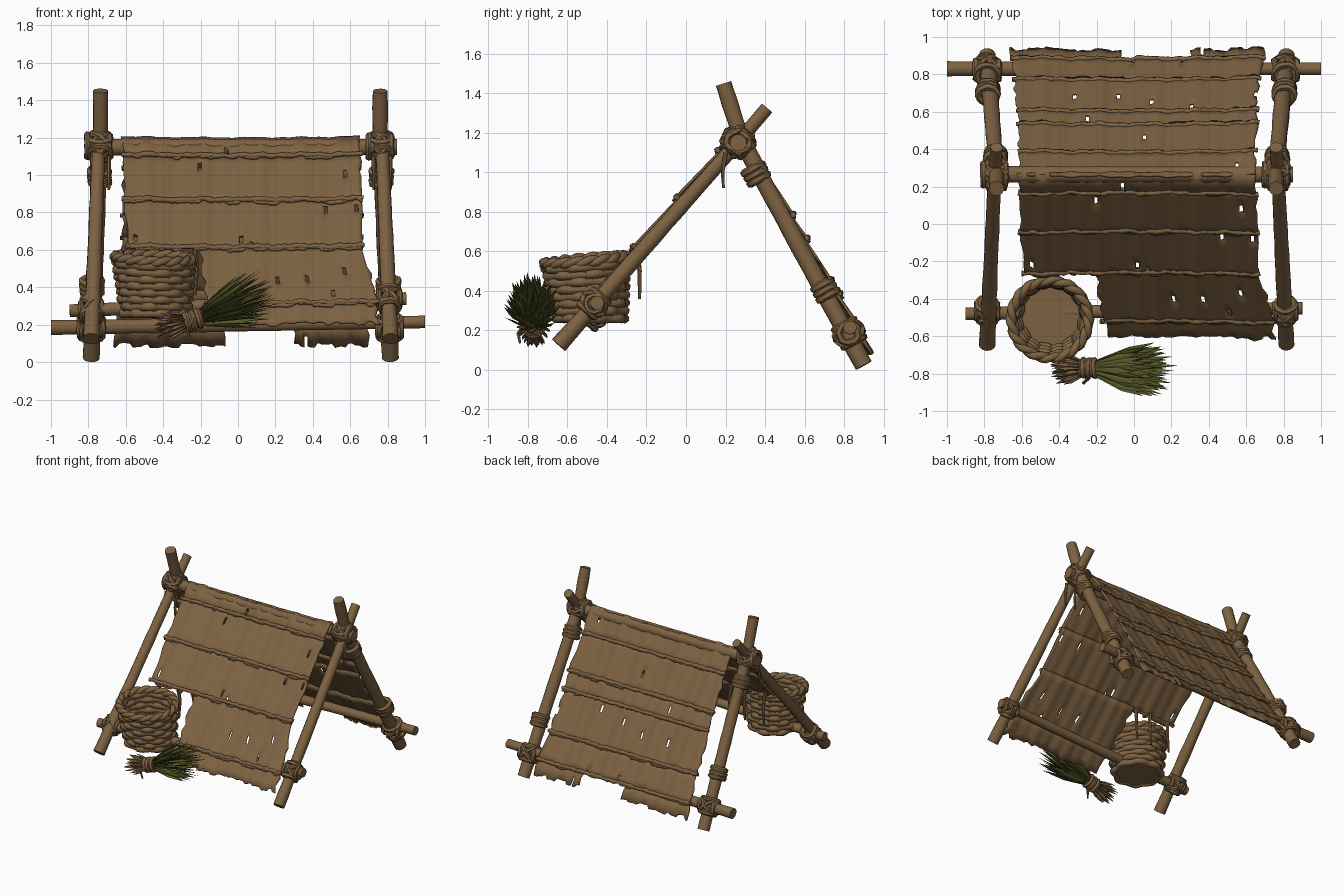
import bpy, bmesh, math, random
from mathutils import Vector as V

if "Cube" in bpy.data.objects:
    bpy.data.objects.remove(bpy.data.objects["Cube"])
random.seed(7)
R = random.uniform

def material(name, col):
    m = bpy.data.materials.new(name)
    m.diffuse_color = (*col, 1)
    m.use_nodes = True
    m.node_tree.nodes["Principled BSDF"].inputs["Base Color"].default_value = m.diffuse_color
    return m
BROWN = material("weathered brown", (0.205, 0.122, 0.054))
GREEN = material("herb green", (0.10, 0.105, 0.022))

def finish(name, bm, mat, angle=50, solid=0):
    if not solid:
        bmesh.ops.recalc_face_normals(bm, faces=bm.faces)
    me = bpy.data.meshes.new(name)
    bm.to_mesh(me)
    bm.free()
    me.materials.append(mat)
    ob = bpy.data.objects.new(name, me)
    bpy.context.collection.objects.link(ob)
    if angle:
        me.shade_smooth()
        me.set_sharp_from_angle(angle=math.radians(angle))
    if solid:
        mod = ob.modifiers.new("thickness", "SOLIDIFY")
        mod.thickness, mod.offset = solid, 0
    return ob

def tube(bm, pts, r0, r1=None, n=8, closed=False, wob=0.0):
    """Sweep a round section along a path, tapering from r0 to r1."""
    pts = [V(p) for p in pts]
    r1 = r0 if r1 is None else r1
    k, rings, side = len(pts), [], None
    for i, p in enumerate(pts):
        a = pts[i - 1] if (closed or i) else p
        b = pts[(i + 1) % k] if (closed or i < k - 1) else p
        d = (b - a).normalized()
        side = d.orthogonal() if side is None else side - d * side.dot(d)
        side.normalize()
        up = d.cross(side)
        r = (r0 + (r1 - r0) * i / (k - 1)) * (1 + R(-wob, wob))
        rings.append([bm.verts.new(p + r * (side * math.cos(t) + up * math.sin(t)))
                      for t in (2 * math.pi * j / n for j in range(n))])
    for i in range(k if closed else k - 1):
        A, B, s = rings[i], rings[(i + 1) % k], 0
        if closed and i == k - 1:   # line up the closing ring
            s = min(range(n), key=lambda q: (B[q].co - A[0].co).length)
        for j in range(n):
            bm.faces.new((A[j], A[(j + 1) % n], B[(j + 1 + s) % n], B[(j + s) % n]))
    if not closed:
        bm.faces.new(rings[0])
        bm.faces.new(rings[-1])

def along(pts, step=0.09):
    """Resample a polyline so that it can wobble."""
    out = []
    for a, b in zip(pts, pts[1:]):
        a, b = V(a), V(b)
        m = max(2, int((b - a).length / step))
        out += [a.lerp(b, i / m) for i in range(m)]
    return out + [V(pts[-1])]

def pole(name, pts, r0, r1):
    bm = bmesh.new()
    tube(bm, along(pts), r0, r1, 12, wob=0.05)
    finish(name, bm, BROWN)

def ring(bm, c, axis, rad, r=0.018):
    axis = V(axis).normalized()
    u = axis.orthogonal().normalized()
    w = axis.cross(u)
    tube(bm, [V(c) + rad * R(0.95, 1.05) * (u * math.cos(t) + w * math.sin(t))
              for t in (2 * math.pi * i / 16 for i in range(16))], r, n=6, closed=True, wob=0.12)

# Frame: two crossed pairs of poles and three cross bars
for side, s, xb, xt in (("left", -1, -0.785, -0.735), ("right", 1, 0.815, 0.76)):
    pole("back_pole_" + side, [(xb, 0.9, 0.022), (xt + s * 0.01, 0.40, 0.94),
                               (xt, 0.28, 1.17), (xt, 0.19, 1.45)], 0.047, 0.041)
    pole("front_pole_" + side, [(xb, -0.645, 0.125), (xt + s * 0.01, 0.265, 1.155),
                                (xt, 0.41, 1.325)], 0.043, 0.034)
pole("ridge_bar", [(-0.82, 0.265, 1.15), (0.85, 0.265, 1.15)], 0.045, 0.045)
pole("front_bar", [(-0.9, -0.48, 0.275), (0.9, -0.45, 0.34)], 0.035, 0.035)
pole("back_bar", [(-1.0, 0.83, 0.185), (1.0, 0.83, 0.215)], 0.04, 0.036)

# Rope lashings at every joint
DF, DB, X = V((0, 0.66, 0.75)), V((0, -0.48, 0.88)), V((1, 0, 0))
for side, s, xb, xt in (("left", -1, -0.785, -0.74), ("right", 1, 0.81, 0.765)):
    bm = bmesh.new()
    c = V((xt, 0.265, 1.155))
    for d in (DF, DB):
        for q in (-1, 1):
            ring(bm, c + d * 0.05 * q, d, 0.058)
            ring(bm, c, d + X * 0.9 * q, 0.075, 0.017)
    for o in (-0.065, 0.05):
        ring(bm, c + X * o, X, 0.058)
    for q in (0.155, 0.185, 0.215):                      # wraps under the ridge
        ring(bm, c - DB * q, DB, 0.05, 0.02)
    for dx in (-0.04, 0.05):                             # loose rope ends
        tube(bm, [(xt + dx, 0.2, 1.1), (xt + dx, 0.185, 1.0), (xt + dx, 0.19, 0.92)], 0.012, 0.007, 6)
    finish("ridge_lashing_" + side, bm, BROWN)
    bm = bmesh.new()
    c = V((xb, 0.825, 0.185))
    for q in (-1, 1):
        ring(bm, c + DB * 0.05 * q, DB, 0.058)
        ring(bm, c, DB + X * q, 0.07, 0.018)
        ring(bm, c + X * 0.06 * q, X, 0.048)
    for q in (0.22, 0.25, 0.28):
        ring(bm, c + DB * q + X * -s * 0.005, DB, 0.05, 0.02)
    finish("back_lashing_" + side, bm, BROWN)
    bm = bmesh.new()
    c = V((xb, -0.465, 0.28 if s < 0 else 0.335))
    for q in (-1, 1):
        ring(bm, c + DF * 0.05 * q, DF, 0.05)
        ring(bm, c, DF + X * q, 0.062, 0.018)
        ring(bm, c + X * 0.055 * q, X, 0.042, 0.015)
    finish("front_lashing_" + side, bm, BROWN)

# Cloth: overlapping ragged strips, each with a rolled hem
def sag(x):
    return -0.012 * max(0, 1 - (x / 0.68) ** 2) + 0.004 * math.sin(x * 23) + 0.003 * math.sin(x * 61)

def strip(name, a, b, xa, xb, lift=0.016, rag=0.02, hem=True):
    A, B = V((0, *a)), V((0, *b))
    d = B - A
    L = d.length
    n = V((0, -d.z, d.y)) / L
    n = n if n.z > 0 else -n
    cols, rows = max(10, int((xb[1] - xb[0]) / 0.018)), max(2, int(L / 0.05))
    extra, left = [], 0
    for j in range(cols + 1):
        if left <= 0:
            left, e = random.randint(2, 5), R(-0.4, 1) * rag
        left -= 1
        extra.append(e + R(-0.2, 0.2) * rag)
    def place(t, f, l):
        x0, x1 = xa[0] + (xb[0] - xa[0]) * t, xa[1] + (xb[1] - xa[1]) * t
        x = x0 + (x1 - x0) * f
        return A + d * t + V((x, 0, 0)) + n * (l + sag(x))
    bm = bmesh.new()
    grid = []
    for i in range(rows + 1):
        e0, e1 = R(-0.012, 0.012), R(-0.012, 0.012)
        row = []
        for j in range(cols + 1):
            t = i / rows
            p = place(t * (1 + extra[j] / L), j / cols, lift * t)
            p.x += e0 * (j == 0) + e1 * (j == cols)
            row.append(bm.verts.new(p))
        grid.append(row)
    for i in range(rows):
        for j in range(cols):
            if i == 0 or R(0, 1) > 0.008:                # a few small slits
                bm.faces.new((grid[i][j], grid[i][j + 1], grid[i + 1][j + 1], grid[i + 1][j]))
    finish(name, bm, BROWN, 60, 0.012)
    if hem:
        bm = bmesh.new()
        m = cols
        tube(bm, [place(0.97 + R(-0.004, 0.004) / L, -0.008 + 1.016 * j / m, lift + 0.002)
                  for j in range(m + 1)], 0.014, n=6, wob=0.25)
        finish(name + "_hem", bm, BROWN, 70)

def F(y): return (y, 1.19 - 1.15 * (0.25 - y))
def B(y): return (y, 1.19 - 1.68 * (y - 0.28))
TOP = (0.265, 1.205)
strip("front_cloth_1", TOP, F(0.17), (-0.62, 0.65), (-0.61, 0.655))
strip("front_cloth_2", F(0.18), F(-0.04), (-0.61, 0.65), (-0.61, 0.66))
strip("front_cloth_3", F(-0.02), F(-0.26), (-0.60, 0.66), (-0.59, 0.665))
strip("front_cloth_4", F(-0.24), F(-0.52), (-0.20, 0.66), (-0.17, 0.75))
strip("front_cloth_fringe", F(-0.50), F(-0.60), (-0.16, 0.73), (-0.14, 0.75), 0.005, 0.025, False)
strip("back_cloth_1", TOP, B(0.38), (-0.62, 0.65), (-0.61, 0.65))
strip("back_cloth_2", B(0.37), B(0.53), (-0.61, 0.65), (-0.62, 0.66))
strip("back_cloth_3", B(0.52), B(0.60), (-0.61, 0.65), (-0.62, 0.66))
strip("back_cloth_4", B(0.59), B(0.77), (-0.62, 0.65), (-0.64, 0.67))
strip("back_cloth_5", B(0.76), B(0.88), (-0.63, 0.66), (-0.65, 0.69))
strip("back_fringe_left", B(0.87), B(0.93), (-0.65, -0.08), (-0.67, -0.06), 0.004, 0.02, False)
strip("back_fringe_right", B(0.87), B(0.93), (0.30, 0.69), (0.30, 0.70), 0.004, 0.025, False)

# Straps hanging from the cloth hem behind the basket
bm = bmesh.new()
for x in (-0.53, -0.36, -0.23):
    tube(bm, [(x, -0.25, 0.62), (x + 0.01, -0.235, 0.5), (x, -0.235, 0.36)], 0.015, 0.008, 6)
finish("hanging_straps", bm, BROWN)

# Basket: woven rings, stakes, braided rim, inner wall and floor
def bpt(h, a, rad):
    c = V((-0.44, -0.485, 0.26)).lerp(V((-0.45, -0.51, 0.565)), h)
    p = c + V((math.cos(a), math.sin(a), 0)) * rad
    p.z += 0.09 * h * (p.y - c.y) - 0.04 * h * (p.x - c.x)
    return p
def brad(h): return 0.168 + 0.037 * h
bm = bmesh.new()
ROWS, SEG = 8, 64
ang = [2 * math.pi * i / SEG for i in range(SEG)]
for k in range(ROWS):
    h = k / ROWS
    tube(bm, [bpt(h, a, brad(h) + 0.010 * math.sin(8 * a + math.pi * k)) for a in ang],
         0.024, n=8, closed=True, wob=0.06)
for k in (0, math.pi):
    tube(bm, [bpt(0.97 + 0.035 * math.sin(9 * a + k), a, 0.207 + 0.010 * math.cos(9 * a + k))
              for a in ang], 0.021, n=8, closed=True, wob=0.06)
finish("basket_weave", bm, BROWN, 70)
bm = bmesh.new()
for i in range(16):
    a = 2 * math.pi * i / 16
    tube(bm, [bpt(h, a, brad(h)) for h in (0, 0.5, 0.97)], 0.02, n=6)
finish("basket_stakes", bm, BROWN)
bm = bmesh.new()
loops = [[bm.verts.new(bpt(h, a, r)) for a in ang]
         for h, r in ((0.95, 0.205), (-0.05, 0.17), (-0.05, 0.001), (0.22, 0.001), (0.22, 0.165), (0.95, 0.195))]
for A, C in zip(loops, loops[1:] + loops[:1]):
    for j in range(SEG):
        bm.faces.new((A[j - 1], A[j], C[j], C[j - 1]))
finish("basket_wall", bm, BROWN, 40)

# Herb bundle: leaf blades, cut stems and a tie
def blade(bm, a, d, length, w, th, wide=0.6):
    a, d = V(a), d.normalized()
    s = d.cross(V((R(-0.5, 0.5), R(-0.5, 0.5), 1))).normalized()
    u = s.cross(d)
    m = a + d * length * wide
    e = [bm.verts.new(p) for p in (m + s * w, m + u * th, m - s * w, m - u * th)]
    p, q = bm.verts.new(a), bm.verts.new(a + d * length)
    for i in range(4):
        bm.faces.new((p, e[i], e[(i + 1) % 4]))
        bm.faces.new((q, e[(i + 1) % 4], e[i]))

TIE = V((-0.24, -0.77, 0.225))
def fan(bm, count, e0, ev, z0, zv, sx, lo, hi, w, th, wide):
    for i in range(count):
        r, t = math.sqrt((i + 0.5) / count), i * 2.4
        el, az = e0 + ev * r * math.sin(t), z0 + zv * r * math.cos(t)
        d = V((sx * math.cos(el) * math.cos(az), math.cos(el) * math.sin(az), math.sin(el)))
        start = TIE + V((0, 0.03 * r * math.cos(t), 0.03 * r * math.sin(t)))
        blade(bm, start, d, (hi + (lo - hi) * r * r) * R(0.85, 1.03), w * R(0.8, 1.2), th, wide)
bm = bmesh.new()
fan(bm, 75, 0.34, 0.38, -0.04, 0.36, 1, 0.37, 0.49, 0.019, 0.005, 0.62)
finish("herb_leaves", bm, GREEN, 0)
bm = bmesh.new()
fan(bm, 32, -0.22, 0.36, -0.02, 0.42, -1, 0.16, 0.24, 0.013, 0.009, 0.7)
finish("herb_stems", bm, BROWN, 0)
bm = bmesh.new()
for o in (-0.03, 0.0, 0.03):
    ring(bm, TIE + V((o, 0, o * 0.3)), (1, R(-0.2, 0.2), 0.3), 0.042, 0.018)
tube(bm, [TIE + V((-0.05, 0, 0)), TIE + V((0.05, 0, 0.015))], 0.042, n=10)
tube(bm, [TIE + V((0, -0.05, 0)), TIE + V((-0.03, -0.08, -0.04)), TIE + V((-0.02, -0.07, -0.09))], 0.012, 0.006, 6)
finish("herb_tie", bm, BROWN)
